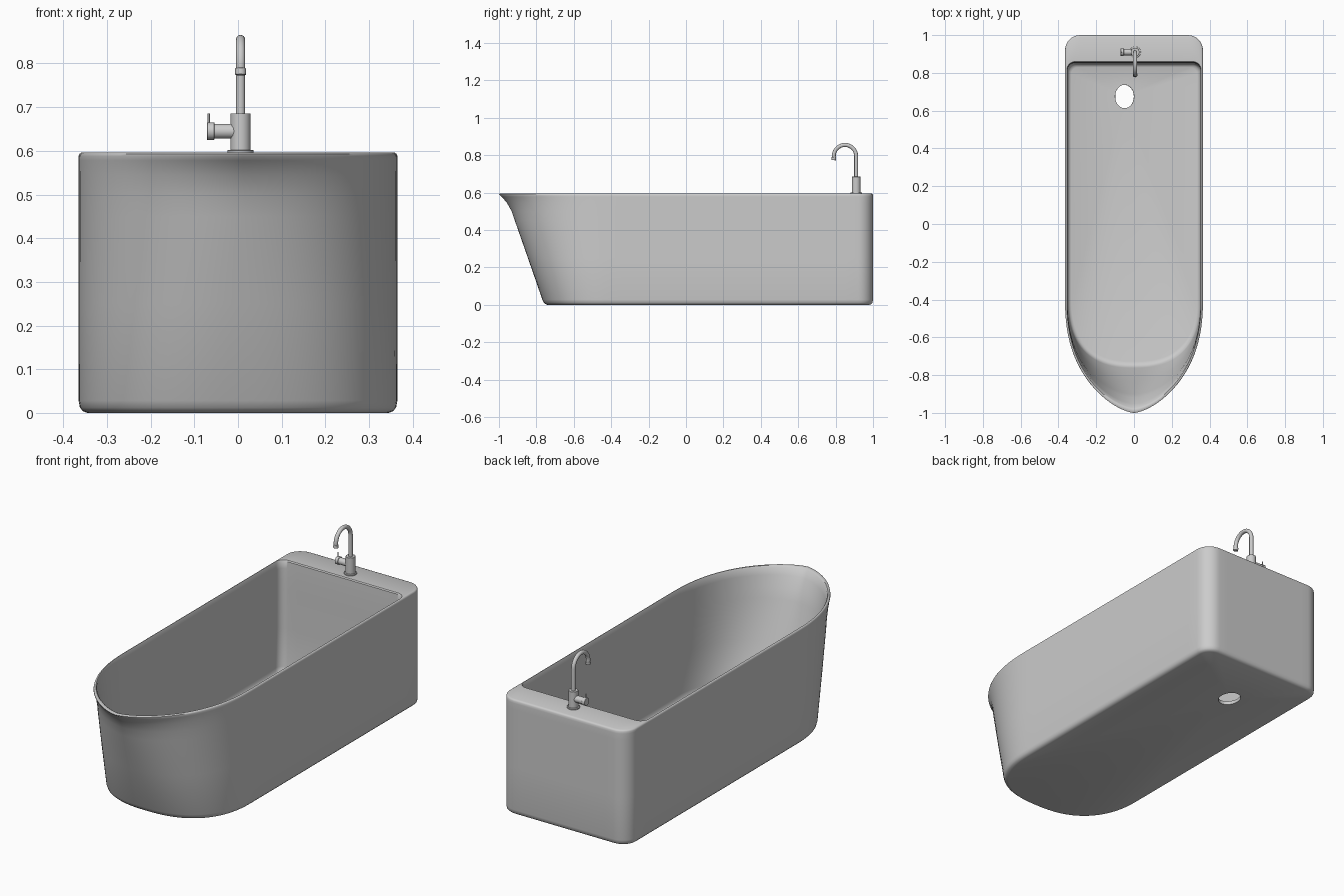
import bpy, bmesh, math
from mathutils import Vector

if "Cube" in bpy.data.objects:
    bpy.data.objects.remove(bpy.data.objects["Cube"])

Y0 = -0.4                       # where the straight sides meet the curved front
DRAIN = Vector((-0.05, 0.675))


def smooth(ob, angle=40):
    bpy.ops.object.select_all(action='DESELECT')
    bpy.context.view_layer.objects.active = ob
    ob.select_set(True)
    bpy.ops.object.shade_smooth_by_angle(angle=math.radians(angle))


def outline(a, front, n, back, r):
    """Closed tub outline: pointed or round front, straight sides, rounded back corners."""
    b = Y0 - front
    half = []
    for i in range(25):
        t = math.pi / 2 * i / 24
        half.append((a * math.sin(t) ** (2 / n), Y0 - b * max(0, math.cos(t)) ** 0.85))
    for i in range(1, 21):
        half.append((a, Y0 + (back - r - Y0) * i / 20))
    for i in range(1, 9):
        t = math.pi / 2 * i / 8
        half.append((a - r + r * math.cos(t), back - r + r * math.sin(t)))
    for i in range(1, 7):
        half.append(((a - r) * (1 - i / 6), back))
    return half + [(-x, y) for x, y in half[-2:0:-1]]


def drain(ring):
    """Oval hole with one point in the direction of each outline point."""
    out = []
    for p in ring:
        d = (Vector(p) - DRAIN).normalized()
        out.append((DRAIN.x + 0.05 * d.x, DRAIN.y + 0.062 * d.y))
    return out


# tub shell: sections (half width, front y, front roundness, back y, corner radius, z)
outer = [
    (0.345, -0.740, 2.5, 0.980, 0.06, 0.000),
    (0.355, -0.751, 2.5, 0.990, 0.07, 0.004),
    (0.362, -0.760, 2.5, 0.997, 0.075, 0.012),
    (0.365, -0.768, 2.5, 1.000, 0.08, 0.028),
    (0.365, -0.845, 2.15, 1.000, 0.08, 0.25),
    (0.365, -0.915, 1.85, 1.000, 0.08, 0.45),
    (0.365, -0.932, 1.77, 1.000, 0.08, 0.50),
    (0.365, -0.957, 1.67, 1.000, 0.08, 0.545),
    (0.365, -0.985, 1.57, 1.000, 0.08, 0.578),
    (0.365, -0.998, 1.53, 0.999, 0.08, 0.588),
    (0.363, -1.000, 1.52, 0.996, 0.078, 0.593),
    (0.359, -0.996, 1.52, 0.989, 0.073, 0.596),
]
inner = [
    (0.356, -0.982, 1.53, 0.860, 0.045, 0.596),
    (0.353, -0.973, 1.55, 0.855, 0.040, 0.591),
    (0.352, -0.952, 1.63, 0.854, 0.040, 0.555),
    (0.352, -0.918, 1.76, 0.853, 0.040, 0.50),
    (0.352, -0.900, 1.85, 0.853, 0.040, 0.45),
    (0.352, -0.830, 2.15, 0.852, 0.040, 0.25),
    (0.352, -0.762, 2.5, 0.850, 0.040, 0.050),
    (0.349, -0.754, 2.5, 0.847, 0.040, 0.032),
    (0.342, -0.743, 2.5, 0.840, 0.038, 0.022),
    (0.332, -0.728, 2.5, 0.830, 0.036, 0.018),
]
rings = [(outline(*s[:5]), s[5]) for s in outer + inner]
rings.insert(0, (drain(rings[0][0]), 0.0))
rings.append((drain(rings[-1][0]), 0.018))

bm = bmesh.new()
loops = [[bm.verts.new((x, y, z)) for x, y in ring] for ring, z in rings]
for k, lo in enumerate(loops):
    hi = loops[(k + 1) % len(loops)]
    for i in range(len(lo)):
        j = (i + 1) % len(lo)
        bm.faces.new((lo[i], lo[j], hi[j], hi[i]))
bmesh.ops.recalc_face_normals(bm, faces=bm.faces)
mesh = bpy.data.meshes.new("bathtub")
bm.to_mesh(mesh)
bm.free()
tub = bpy.data.objects.new("bathtub", mesh)
bpy.context.collection.objects.link(tub)
smooth(tub)


def cylinder(name, start, end, r, bevel=0.0015, sides=32):
    p, q = Vector(start), Vector(end)
    bpy.ops.mesh.primitive_cylinder_add(vertices=sides, radius=r, depth=(q - p).length,
                                        location=(p + q) / 2,
                                        rotation=(q - p).to_track_quat('Z', 'Y').to_euler())
    ob = bpy.context.object
    ob.name = name
    if bevel:
        m = ob.modifiers.new("bevel", 'BEVEL')
        m.width, m.segments = bevel, 2
    smooth(ob)
    return ob


# tap body and lever on the rear deck
FX, FY = 0.006, 0.91
cylinder("tap_flange", (FX, FY, 0.592), (FX, FY, 0.602), 0.030)
cylinder("tap_body", (FX, FY, 0.60), (FX, FY, 0.686), 0.023)
cylinder("lever_stem", (FX, FY, 0.645), (-0.055, FY, 0.645), 0.017)
cylinder("lever_cap", (-0.054, FY, 0.645), (-0.071, FY, 0.645), 0.020)
cylinder("lever_handle", (-0.067, FY, 0.64), (-0.067, FY, 0.686), 0.0025, 0.0005, 12)

# curved spout
R, ZC = 0.06, 0.795
path = [(FX, FY, 0.68)]
for i in range(25):
    t = math.radians(188) * i / 24
    path.append((FX, FY - R + R * math.cos(t), ZC + R * math.sin(t)))
curve = bpy.data.curves.new("spout", 'CURVE')
curve.dimensions = '3D'
curve.bevel_depth, curve.bevel_resolution = 0.0105, 6
curve.use_fill_caps = True
sp = curve.splines.new('POLY')
sp.points.add(len(path) - 1)
for pt, co in zip(sp.points, path):
    pt.co = (*co, 1)
sp.use_smooth = True
bpy.context.collection.objects.link(bpy.data.objects.new("spout", curve))

# nozzle collar at the end of the spout
cylinder("spout_nozzle", (FX, FY - 2 * R + 0.001, 0.789), (FX, FY - 2 * R - 0.001, 0.774), 0.0125)
